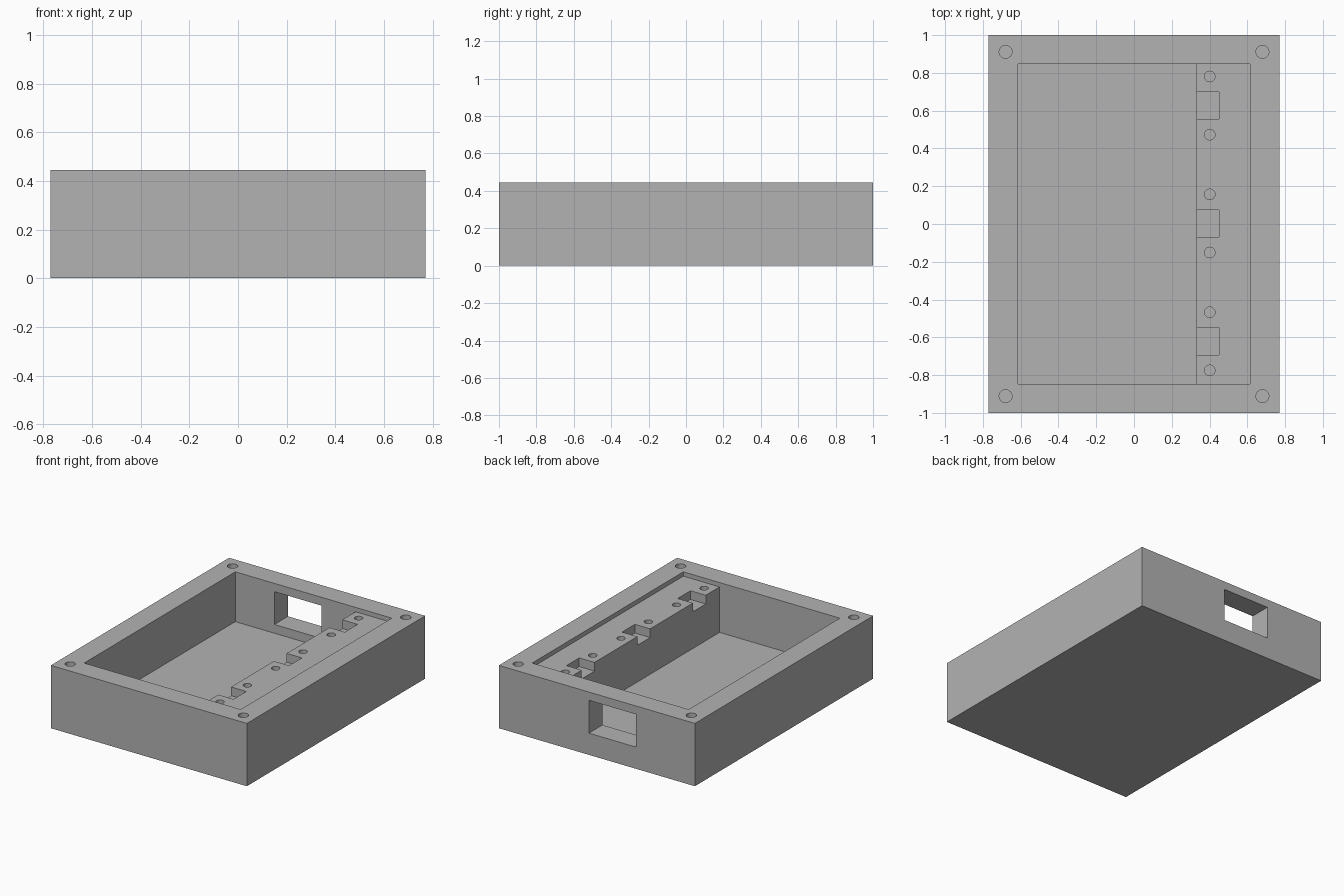
import bpy
import bmesh
from mathutils import Matrix, Vector

if "Cube" in bpy.data.objects:
    bpy.data.objects.remove(bpy.data.objects["Cube"], do_unlink=True)

grey = bpy.data.materials.new("plain_grey")
grey.use_nodes = True
GREY = (0.45, 0.45, 0.45, 1)
grey.diffuse_color = GREY
grey.node_tree.nodes["Principled BSDF"].inputs["Base Color"].default_value = GREY

# Overall dimensions
HALF_X, HALF_Y, HEIGHT = 0.77, 1.0, 0.446
IN_X, IN_Y, FLOOR = 0.615, 0.848, 0.092
SHELF_X, SHELF_TOP = 0.33, 0.415
ABOVE = HEIGHT + 0.1


def make_object(name, bm):
    mesh = bpy.data.meshes.new(name)
    bm.to_mesh(mesh)
    bm.free()
    mesh.materials.append(grey)
    obj = bpy.data.objects.new(name, mesh)
    bpy.context.collection.objects.link(obj)
    return obj


def box(name, low, high):
    low, high = Vector(low), Vector(high)
    bm = bmesh.new()
    bmesh.ops.create_cube(bm, size=1, matrix=Matrix.Translation((low + high) / 2)
                          @ Matrix.Diagonal((high - low).to_4d()))
    return make_object(name, bm)


def drill(x, y, radius, bottom):
    bm = bmesh.new()
    bmesh.ops.create_cone(bm, cap_ends=True, segments=24, radius1=radius, radius2=radius,
                          depth=ABOVE - bottom,
                          matrix=Matrix.Translation((x, y, (ABOVE + bottom) / 2)))
    return make_object("hole_cutter", bm)


def cut(target, cutters):
    # Subtract every cutter, keep the result and remove the helpers
    for cutter in cutters:
        cutter.hide_render = True
        mod = target.modifiers.new("cut", "BOOLEAN")
        mod.operation = "DIFFERENCE"
        mod.solver = "EXACT"
        mod.object = cutter
    graph = bpy.context.evaluated_depsgraph_get()
    mesh = bpy.data.meshes.new_from_object(target.evaluated_get(graph))
    target.modifiers.clear()
    target.data = mesh
    for cutter in cutters:
        bpy.data.objects.remove(cutter, do_unlink=True)


def smooth_holes(obj):
    bpy.ops.object.select_all(action="DESELECT")
    obj.select_set(True)
    bpy.context.view_layer.objects.active = obj
    bpy.ops.object.shade_smooth_by_angle()


# Open tray with a window in the back wall and four corner screw holes
tray = box("tray", (-HALF_X, -HALF_Y, 0), (HALF_X, HALF_Y, HEIGHT))
tray_cutters = [
    box("cavity_cutter", (-IN_X, -IN_Y, FLOOR), (IN_X, IN_Y, ABOVE)),
    box("window_cutter", (-0.308, IN_Y - 0.1, 0.154), (0.063, HALF_Y + 0.1, 0.387)),
]
for sx in (-1, 1):
    for sy in (-1, 1):
        tray_cutters.append(drill(sx * 0.68, sy * 0.911, 0.034, 0.2))
cut(tray, tray_cutters)
smooth_holes(tray)

# Mounting shelf with three notches, each between a pair of screw holes
shelf = box("mounting_shelf", (SHELF_X, -IN_Y, FLOOR), (IN_X, IN_Y, SHELF_TOP))
shelf_cutters = []
for y in (-0.621, 0.003, 0.627):
    shelf_cutters.append(box("notch_cutter", (SHELF_X - 0.1, y - 0.072, SHELF_TOP - 0.062),
                             (0.45, y + 0.072, ABOVE)))
    for side in (-1, 1):
        shelf_cutters.append(drill(0.401, y + side * 0.154, 0.028, 0.25))
cut(shelf, shelf_cutters)
smooth_holes(shelf)
